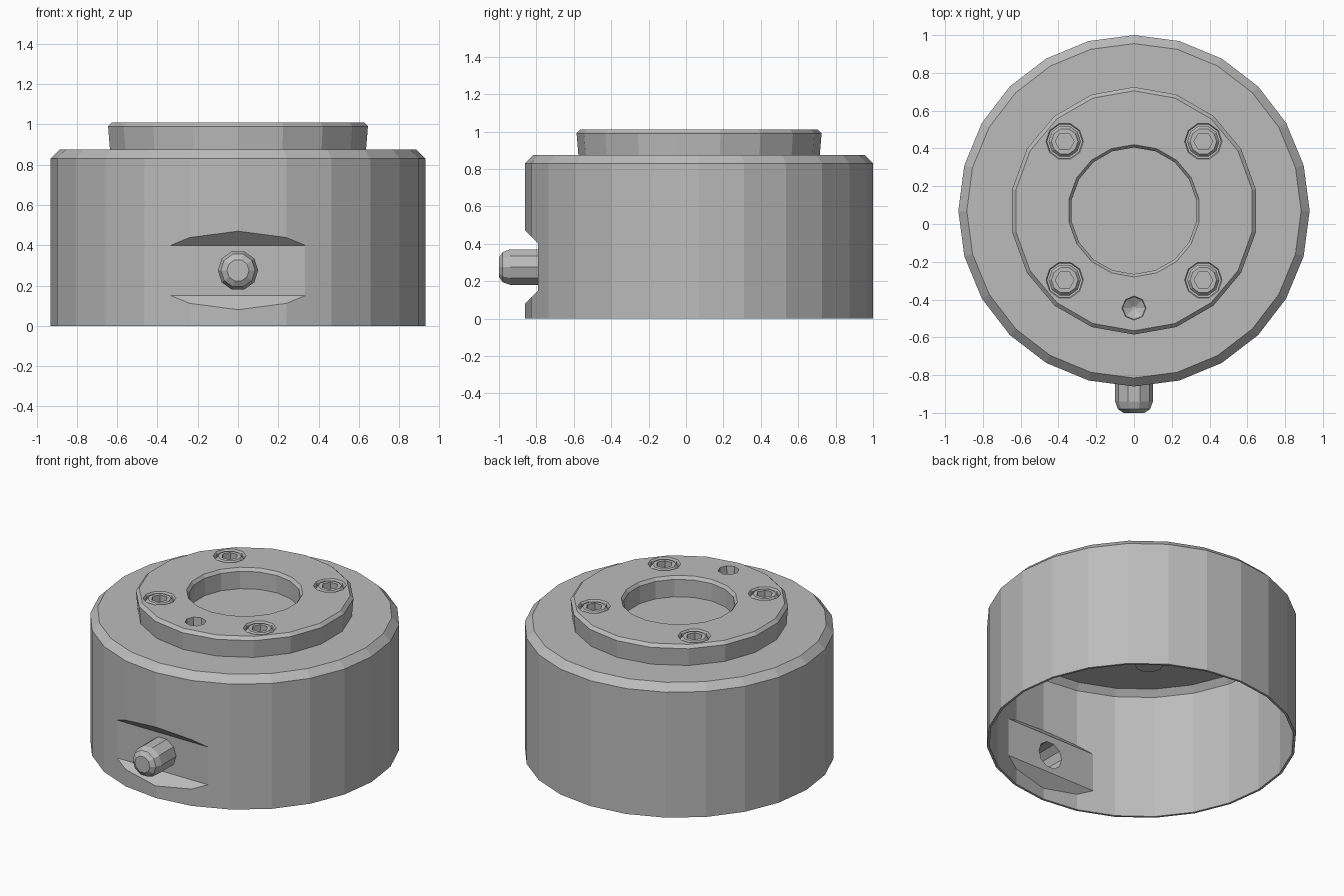
import bpy, bmesh, math
from mathutils import Matrix

cube = bpy.data.objects.get("Cube")
if cube:
    bpy.data.objects.remove(cube, do_unlink=True)

steel = bpy.data.materials.new("brushed grey")
steel.use_nodes = True
GREY = (0.5, 0.5, 0.5, 1)
steel.diffuse_color = GREY
steel.node_tree.nodes["Principled BSDF"].inputs["Base Color"].default_value = GREY

AXIS_Y = 0.07   # centre line of the housing


def finish(name, bm):
    bmesh.ops.recalc_face_normals(bm, faces=bm.faces)
    mesh = bpy.data.meshes.new(name)
    bm.to_mesh(mesh)
    bm.free()
    mesh.materials.append(steel)
    obj = bpy.data.objects.new(name, mesh)
    bpy.context.collection.objects.link(obj)
    return obj


def lathe(name, profile, sides, at=(0, AXIS_Y, 0), closed=False, tilt=0, turn=0):
    """Revolve (radius, height) points; open profiles are capped at both ends."""
    bm = bmesh.new()
    rings = []
    for r, z in profile:
        angles = [turn + math.tau * i / sides for i in range(sides)]
        rings.append([bm.verts.new((r * math.cos(a), r * math.sin(a), z)) for a in angles])
    pairs = list(zip(rings, rings[1:]))
    if closed:
        pairs.append((rings[-1], rings[0]))
    else:
        bm.faces.new(rings[0])
        bm.faces.new(rings[-1])
    for low, high in pairs:
        for i in range(sides):
            j = (i + 1) % sides
            bm.faces.new((low[i], low[j], high[j], high[i]))
    bm.transform(Matrix.Translation(at) @ Matrix.Rotation(tilt, 4, 'X'))
    return finish(name, bm)


def apply(obj, mod):
    with bpy.context.temp_override(object=obj, active_object=obj, selected_objects=[obj]):
        bpy.ops.object.modifier_apply(modifier=mod.name)


def combine(obj, tool, operation):
    mod = obj.modifiers.new("combine", 'BOOLEAN')
    mod.operation, mod.object, mod.solver = operation, tool, 'EXACT'
    apply(obj, mod)
    bpy.data.objects.remove(tool, do_unlink=True)


# Housing drum with chamfered top edge
housing = lathe("housing", [(0.93, 0), (0.93, 0.83), (0.885, 0.875)], 24)

# Front slot: flat floor with sloping upper and lower walls
bm = bmesh.new()
section = [(-0.79, 0.15), (-0.79, 0.40), (-0.99, 0.60), (-0.99, -0.05)]
ends = [[bm.verts.new((x, y, z)) for y, z in section] for x in (-0.8, 0.8)]
for end in ends:
    bm.faces.new(end)
for i in range(4):
    j = (i + 1) % 4
    bm.faces.new((ends[0][i], ends[0][j], ends[1][j], ends[1][i]))
combine(housing, finish("slot_cutter", bm), 'DIFFERENCE')

# Rounded pin standing out of the slot
pin = lathe("pin", [(0.1, 0.7), (0.1, 0.94), (0.085, 0.98), (0.055, 1.0)], 10,
            at=(0, 0, 0.275), tilt=math.pi / 2)
combine(housing, pin, 'UNION')

# Open the underside and give the shell a thin wall
bm = bmesh.new()
bm.from_mesh(housing.data)
bottom = [f for f in bm.faces if f.normal.z < -0.9 and f.calc_center_median().z < 0.01]
bmesh.ops.delete(bm, geom=bottom, context='FACES')
bm.to_mesh(housing.data)
bm.free()
wall = housing.modifiers.new("wall", 'SOLIDIFY')
wall.thickness, wall.offset = 0.015, -1
apply(housing, wall)

# Raised ring on top with a central bore
ring = lathe("top_ring", [(0.335, 0.87), (0.645, 0.87), (0.655, 0.99), (0.635, 1.01),
                          (0.35, 1.01), (0.335, 0.99)], 18, closed=True, turn=math.pi / 2)

# Four socket screws in counterbores
for sx in (-1, 1):
    for sy in (-1, 1):
        spot = (0.367 * sx, AXIS_Y + 0.367 * sy, 0)
        bore = lathe("bore_cutter", [(0.093, 0.9), (0.093, 1.0), (0.105, 1.02)], 10, spot)
        combine(ring, bore, 'DIFFERENCE')
        side = ("left" if sx > 0 else "right") + ("_front" if sy < 0 else "_back")
        screw = lathe("screw_" + side, [(0.085, 0.82), (0.085, 0.99), (0.07, 1.008)], 10, spot)
        socket = lathe("socket_cutter", [(0.05, 0.94), (0.05, 1.05)], 6, spot)
        combine(screw, socket, 'DIFFERENCE')

# Small drilled hole near the front of the ring
drill = lathe("drill_cutter", [(0.01, 0.9), (0.06, 0.93), (0.065, 1.05)], 8, (0, -0.445, 0))
combine(ring, drill, 'DIFFERENCE')
